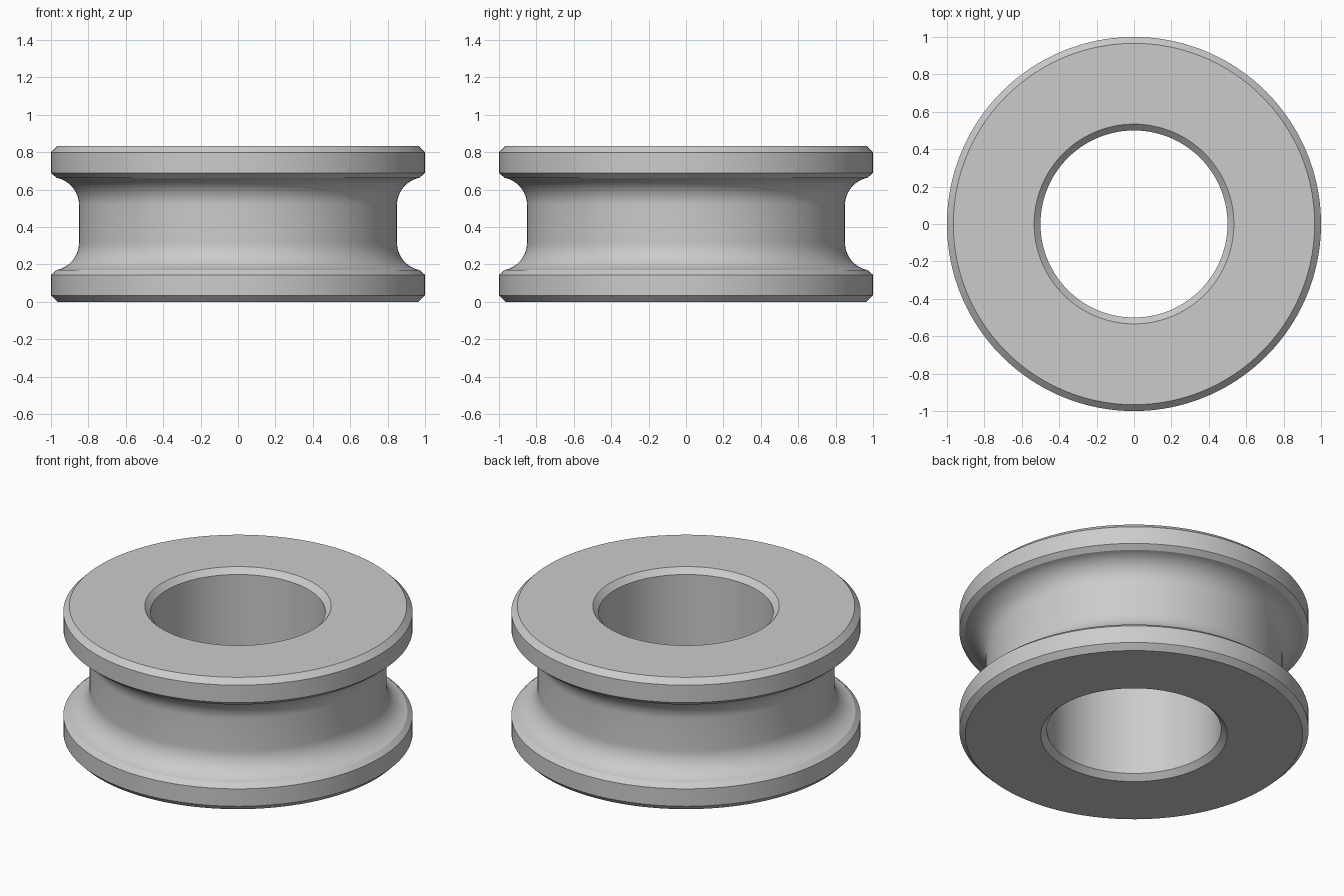
import bpy, bmesh, math

cube = bpy.data.objects.get("Cube")
if cube:
    bpy.data.objects.remove(cube, do_unlink=True)

# Main dimensions
HEIGHT = 0.833
OUTER, BORE, CORE = 1.0, 0.5, 0.85
CHAMFER = 0.034
FLANGE = 0.167
FILLET = OUTER - CORE
SEGMENTS = 160
ARC_STEPS = 14

# Single plain metal colour
metal = bpy.data.materials.new("grey_metal")
grey = (0.6, 0.6, 0.6, 1.0)
metal.diffuse_color = grey
metal.use_nodes = True
metal.node_tree.nodes["Principled BSDF"].inputs["Base Color"].default_value = grey

# Lower half of the cross-section: bore, chamfers, flange rim
lower = [
    (BORE, CHAMFER),
    (BORE + CHAMFER, 0),
    (OUTER - CHAMFER, 0),
    (OUTER, CHAMFER),
    (OUTER, FLANGE - 0.023),
]
# Fillet curving from the flange into the groove floor
start = math.acos(0.03 / FILLET)
for i in range(ARC_STEPS + 1):
    a = start * (1 - i / ARC_STEPS)
    a = math.pi + a
    lower.append((OUTER + FILLET * math.cos(a),
                  FLANGE + FILLET + FILLET * math.sin(a)))

# Mirror to the upper half and close the loop
profile = lower + [(r, HEIGHT - z) for r, z in reversed(lower)]

# Revolve the cross-section around the vertical axis
bm = bmesh.new()
verts = [bm.verts.new((r, 0, z)) for r, z in profile]
edges = [bm.edges.new((verts[i - 1], v)) for i, v in enumerate(verts)]
bmesh.ops.spin(bm, geom=verts + edges, cent=(0, 0, 0), axis=(0, 0, 1),
               angle=2 * math.pi, steps=SEGMENTS, use_merge=True)
bmesh.ops.remove_doubles(bm, verts=bm.verts, dist=1e-5)
bmesh.ops.recalc_face_normals(bm, faces=bm.faces)

mesh = bpy.data.meshes.new("grooved_ring")
bm.to_mesh(mesh)
bm.free()
mesh.materials.append(metal)
ring = bpy.data.objects.new("grooved_ring", mesh)
bpy.context.collection.objects.link(ring)

# Smooth curves, crisp chamfers
bpy.ops.object.select_all(action="DESELECT")
ring.select_set(True)
bpy.context.view_layer.objects.active = ring
bpy.ops.object.shade_smooth_by_angle(angle=math.radians(25))
